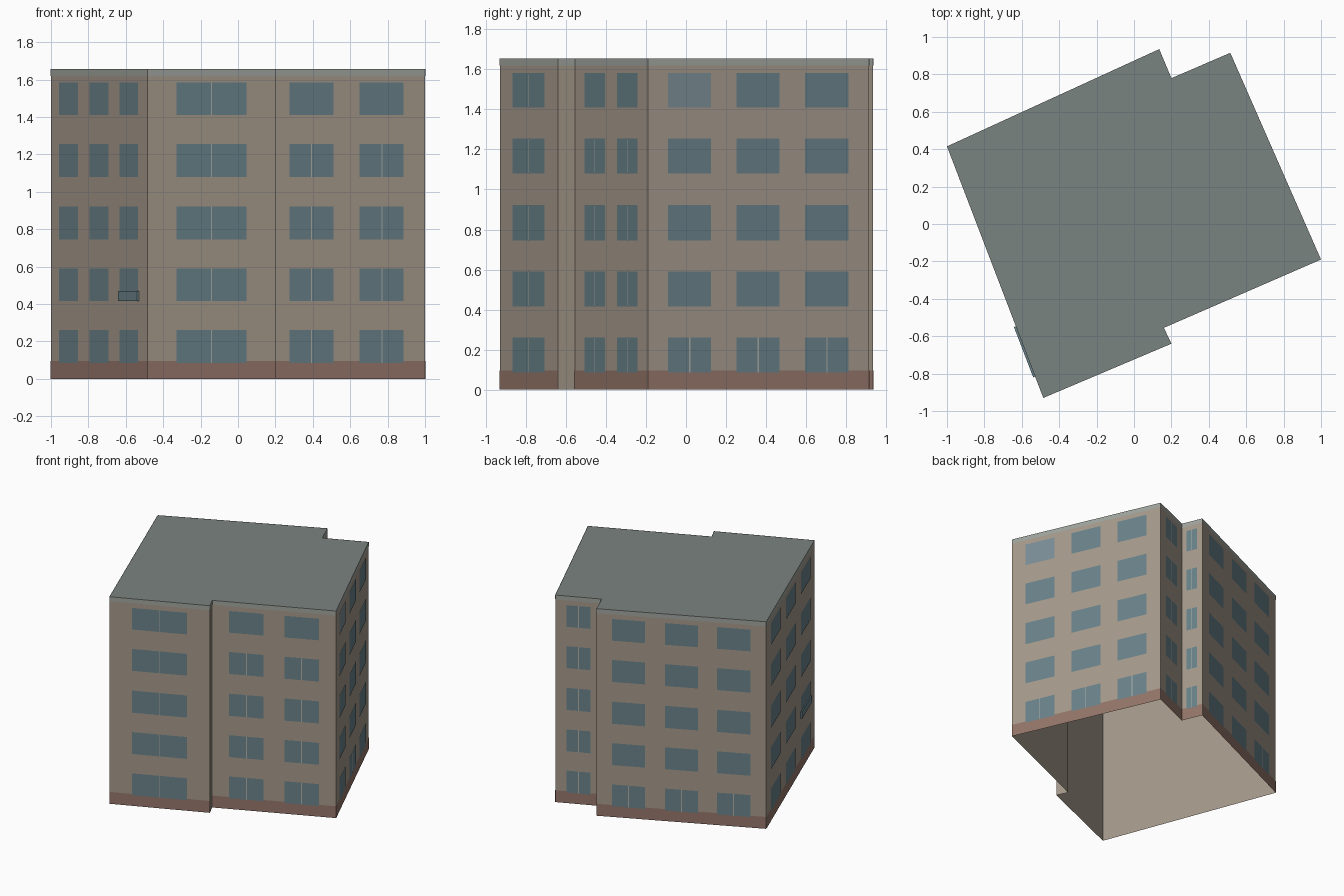
import bpy
import bmesh
from mathutils import Vector

if "Cube" in bpy.data.objects:
    bpy.data.objects.remove(bpy.data.objects["Cube"])

TOP, PLINTH, BAND = 1.655, 0.095, 1.62
FLOORS = [(0.085, 0.26), (0.415, 0.59), (0.745, 0.922), (1.08, 1.255), (1.41, 1.583)]

# Footprint, counter-clockwise seen from above
PTS = [(-1, 0.415), (-0.485, -0.93), (0.2, -0.64), (0.16, -0.555),
       (1, -0.19), (0.515, 0.915), (0.2, 0.78), (0.135, 0.935)]
P = [Vector((x, y, 0)) for x, y in PTS]


def material(name, rgb):
    m = bpy.data.materials.new(name)
    m.diffuse_color = (*rgb, 1)
    m.use_nodes = True
    m.node_tree.nodes["Principled BSDF"].inputs["Base Color"].default_value = m.diffuse_color
    return m


WALL = material("wall_beige", (0.376, 0.319, 0.258))
ROOF = material("roof_grey", (0.195, 0.23, 0.215))
TRIM = material("band_grey", (0.35, 0.37, 0.34))
BASE = material("base_brown", (0.296, 0.178, 0.141))
GLASS = material("glass_blue", (0.141, 0.223, 0.254))
PALE = material("pale_glass", (0.20, 0.27, 0.31))
BAR = material("mullion", (0.42, 0.42, 0.38))


def finish(name, bm, mat):
    me = bpy.data.meshes.new(name)
    bm.to_mesh(me)
    bm.free()
    me.materials.append(mat)
    ob = bpy.data.objects.new(name, me)
    bpy.context.collection.objects.link(ob)
    return ob


def point(i, t, z, out=0.0):
    """Point on wall i, fraction t along it, height z, pushed outward."""
    a, b = P[i], P[(i + 1) % len(P)]
    d = (b - a).normalized()
    return a.lerp(b, t) + Vector((d.y, -d.x, 0)) * out + Vector((0, 0, z))


def panel(bm, i, t0, t1, z0, z1, out):
    co = [point(i, t0, z0, out), point(i, t1, z0, out),
          point(i, t1, z1, out), point(i, t0, z1, out)]
    return bm.faces.new([bm.verts.new(c) for c in co])


# Wall shell, open below
bm = bmesh.new()
for i in range(len(P)):
    panel(bm, i, 0, 1, 0, TOP, 0)
bmesh.ops.remove_doubles(bm, verts=bm.verts, dist=1e-4)
finish("walls", bm, WALL)

# Flat roof
bm = bmesh.new()
bm.faces.new([bm.verts.new((p.x, p.y, TOP)) for p in P])
finish("roof", bm, ROOF)

# Plinth and roof band
base, band = bmesh.new(), bmesh.new()
for i in range(len(P)):
    if i != 2:
        panel(base, i, 0, 1, 0, PLINTH, 0.0015)
    panel(band, i, 0, 1, BAND, TOP, 0.0015)
finish("plinth", base, BASE)
finish("roof_band", band, TRIM)

# Windows per wall: name, spans along the wall, floors that have a mullion
WINDOWS = {
    0: ("left", [(0.09, 0.285), (0.405, 0.60), (0.715, 0.91)], ()),
    1: ("front_wing", [(0.226, 0.774)], range(5)),
    3: ("front", [(0.137, 0.417), (0.583, 0.863)], range(4)),
    4: ("right", [(0.09, 0.285), (0.40, 0.595), (0.71, 0.907)], (0,)),
    5: ("back_wing", [(0.24, 0.76)], range(5)),
    6: ("back_return", [(0.24, 0.76)], range(5)),
    7: ("back", [(0.09, 0.285), (0.403, 0.597), (0.71, 0.907)], (0,)),
}
for i, (name, spans, barred) in WINDOWS.items():
    glass, bars = bmesh.new(), bmesh.new()
    half = 0.003 / (P[(i + 1) % len(P)] - P[i]).length
    for k, (z0, z1) in enumerate(FLOORS):
        for n, (t0, t1) in enumerate(spans):
            f = panel(glass, i, t0, t1, z0, z1, 0.0025)
            if i == 4 and k == 4 and n == 0:
                f.material_index = 1
            if k in barred:
                m = (t0 + t1) / 2
                panel(bars, i, m - half, m + half, z0, z1, 0.0035)
    finish(name + "_windows", glass, GLASS).data.materials.append(PALE)
    if barred:
        finish(name + "_mullions", bars, BAR)
    else:
        bars.free()

# Small shallow box under one window of the left wall
bm = bmesh.new()
face = panel(bm, 0, 0.715, 0.915, 0.415, 0.47, 0)
side = bmesh.ops.extrude_face_region(bm, geom=[face])
shift = point(0, 0, 0, 0.011) - point(0, 0, 0)
bmesh.ops.translate(bm, vec=shift,
                    verts=[v for v in side["geom"] if isinstance(v, bmesh.types.BMVert)])
bmesh.ops.recalc_face_normals(bm, faces=bm.faces)
finish("window_box", bm, GLASS)
